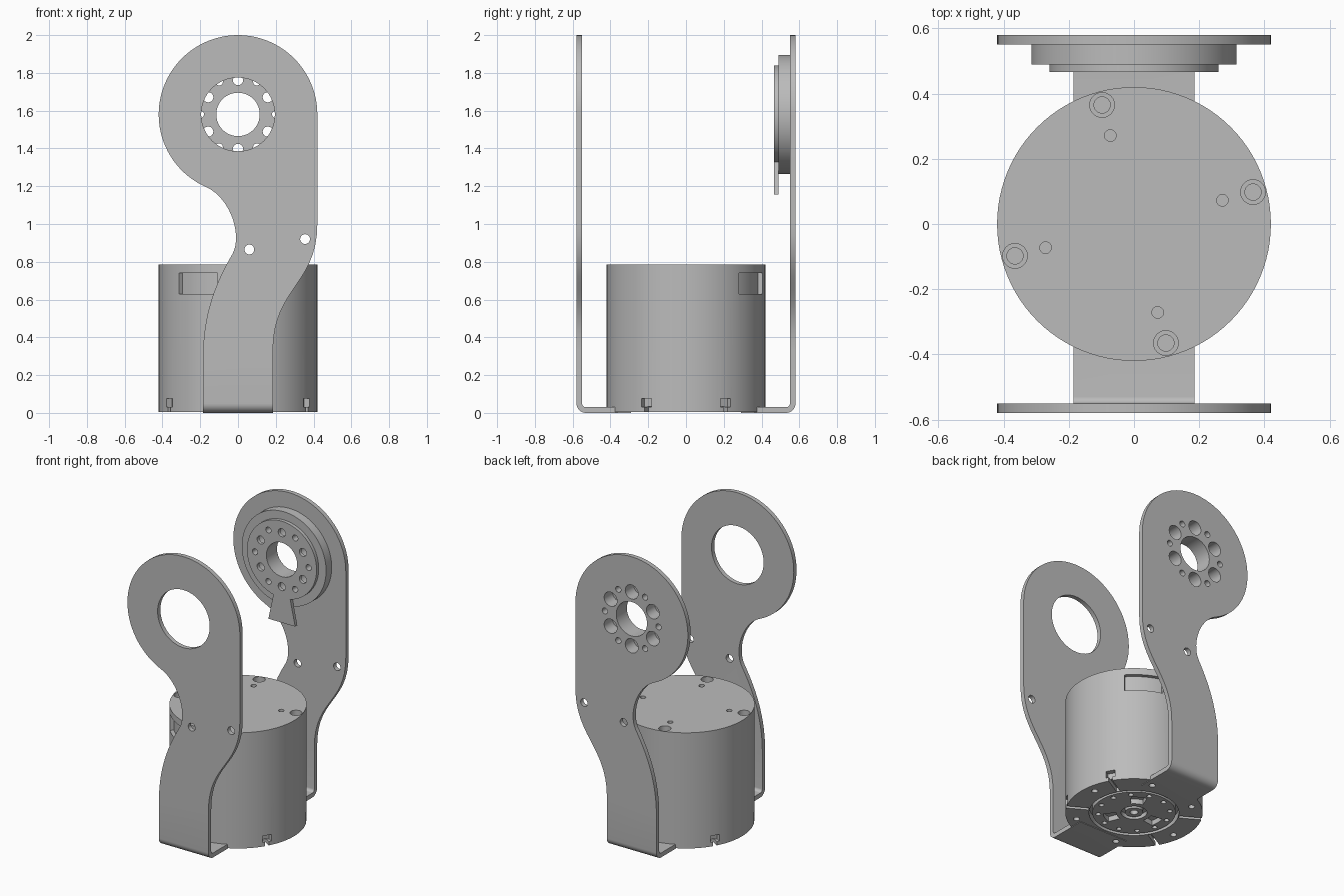
import bpy, bmesh
from math import sin, cos, radians, pi
from mathutils import Vector
from mathutils.geometry import interpolate_bezier

if "Cube" in bpy.data.objects:
    bpy.data.objects.remove(bpy.data.objects["Cube"])

metal = bpy.data.materials.new("satin grey metal")
metal.use_nodes = True
metal.diffuse_color = (0.5, 0.5, 0.5, 1)
metal.node_tree.nodes["Principled BSDF"].inputs["Base Color"].default_value = (0.5, 0.5, 0.5, 1)

HUB = 1.58   # height of the pivot axis
R = 0.42     # body and arm head radius


def arc(cx, cy, r, a0, a1, n):
    return [(cx + r * cos(radians(a0 + (a1 - a0) * i / n)),
             cy + r * sin(radians(a0 + (a1 - a0) * i / n))) for i in range(n + 1)]


def circle(cx, cy, r, n=32):
    return arc(cx, cy, r, 0, 360, n)[:-1]


def polar(r, a, cx=0, cy=0):
    return cx + r * cos(radians(a)), cy + r * sin(radians(a))


def bezier(*p):
    return [(v.x, v.y) for v in interpolate_bezier(*[Vector(q) for q in p], 16)]


def prism(name, pts, axis, lo, hi):
    """Extrude a flat outline along an axis."""
    place = {"x": lambda u, v, w: (w, u, v),
             "y": lambda u, v, w: (u, w, v),
             "z": lambda u, v, w: (u, v, w)}[axis]
    bm = bmesh.new()
    face = bm.faces.new([bm.verts.new(place(u, v, lo)) for u, v in pts])
    out = bmesh.ops.extrude_face_region(bm, geom=[face])
    shift = Vector(place(0, 0, hi - lo))
    bmesh.ops.translate(bm, vec=shift, verts=[g for g in out["geom"] if isinstance(g, bmesh.types.BMVert)])
    bmesh.ops.recalc_face_normals(bm, faces=bm.faces)
    mesh = bpy.data.meshes.new(name)
    bm.to_mesh(mesh)
    bm.free()
    mesh.materials.append(metal)
    obj = bpy.data.objects.new(name, mesh)
    bpy.context.scene.collection.objects.link(obj)
    return obj


def carve(obj, cutters, operation="DIFFERENCE"):
    """Apply booleans in turn, then drop the cutters."""
    for c in cutters:
        mod = obj.modifiers.new("carve", "BOOLEAN")
        mod.operation, mod.solver, mod.object = operation, "EXACT", c
    bpy.context.view_layer.update()
    mesh = bpy.data.meshes.new_from_object(obj.evaluated_get(bpy.context.evaluated_depsgraph_get()))
    obj.modifiers.clear()
    obj.data = mesh
    mesh.materials.clear()
    mesh.materials.append(metal)
    for c in cutters:
        bpy.data.objects.remove(c)


def drill(pts, axis, lo, hi):
    return prism("cutter", pts, axis, lo, hi)


def base_screw_holes():
    return [drill(circle(*polar(0.36, 8 + 60 * k), 0.02, 20), "z", -0.1, 0.06) for k in range(6)]


# Arm outline, seen along y
outline = [(0.185, -0.1)]
outline += bezier((0.185, 0.33), (0.185, 0.66), (0.42, 0.68), (0.42, 1.0))
outline += arc(0, HUB, R, 0, 246, 64)
outline += bezier((-0.17, 1.196), (-0.04, 1.14), (0.025, 0.94), (-0.03, 0.84))[1:]
outline += bezier((-0.03, 0.84), (-0.1, 0.72), (-0.185, 0.55), (-0.185, 0.3))[1:]
outline += [(-0.185, -0.1)]


def bracket(name, side):
    """Bent sheet strip trimmed to the arm outline."""
    strip = [(0.29, 0)] + arc(0.53, 0.05, 0.05, -90, 0, 8) + [(0.58, 2.1), (0.55, 2.1)]
    strip += arc(0.53, 0.05, 0.02, 0, -90, 8) + [(0.29, 0.03)]
    arm = prism(name, [(side * y, z) for y, z in strip], "x", -0.6, 0.6)
    carve(arm, [drill(outline, "y", -0.9, 0.9)], "INTERSECT")
    holes = [drill(circle(x, z, 0.026, 24), "y", -0.9, 0.9) for x, z in ((0.06, 0.865), (0.355, 0.92))]
    carve(arm, holes + base_screw_holes())
    return arm


# Front arm with its large bearing hole
front_arm = bracket("front_arm", -1)
carve(front_arm, [drill(circle(0, HUB, 0.195, 64), "y", -0.7, -0.4)])


# Hub hole pattern, shared by the back arm and the hub discs
def hub_holes(bolt_radius):
    cuts = [drill(circle(0, HUB, 0.115, 48), "y", 0.3, 0.7)]
    for k in range(6):
        cuts.append(drill(circle(*polar(0.182, 30 + 60 * k, 0, HUB), bolt_radius, 24), "y", 0.3, 0.7))
        cuts.append(drill(circle(*polar(0.2, 60 * k, 0, HUB), 0.02, 20), "y", 0.3, 0.7))
    return cuts


back_arm = bracket("back_arm", 1)
carve(back_arm, hub_holes(0.048))

hub_base = prism("hub_base", circle(0, HUB, 0.315, 80), "y", 0.49, 0.55)
carve(hub_base, hub_holes(0.048))

# Hub face disc with a flared pointer tab below
face_outline = arc(0, HUB, 0.26, -76, 256, 80) + [(-0.1, 1.155), (0.1, 1.155)]
hub_face = prism("hub_face", face_outline, "y", 0.467, 0.49)
carve(hub_face, hub_holes(0.027))

# Motor body
TOP = 0.785
body = prism("motor_body", circle(0, 0, R, 96), "z", 0.004, TOP)
cuts = []
for k in range(4):
    a = 15 + 90 * k
    cuts.append(drill(circle(*polar(0.378, a), 0.038), "z", TOP - 0.04, TOP + 0.1))
    cuts.append(drill(circle(*polar(0.378, a), 0.025), "z", TOP - 0.1, TOP + 0.1))
    cuts.append(drill(circle(*polar(0.281, a), 0.018, 20), "z", TOP - 0.04, TOP + 0.1))

# Two connector pockets on opposite sides
for a in (42, 222):
    pocket = arc(0, 0, 0.395, a, a + 33, 12) + arc(0, 0, 0.5, a + 33, a, 12)
    cuts.append(drill(pocket, "z", 0.63, 0.74))


# Stepped notches around the foot
def radial_slot(angle, half, inner):
    d = Vector((cos(radians(angle)), sin(radians(angle))))
    s = Vector((-d.y, d.x)) * half
    return [tuple(v) for v in (d * inner - s, d * 0.5 - s, d * 0.5 + s, d * inner + s)]


for a in (-30, 30, 150, 210):
    cuts.append(drill(radial_slot(a, 0.03, 0.385), "z", 0.03, 0.075))
    cuts.append(drill(radial_slot(a, 0.012, 0.28), "z", -0.1, 0.035))
cuts.append(drill(circle(0, 0, 0.275, 64), "z", -0.1, 0.05))
carve(body, cuts + base_screw_holes())

# Rotor plate in the underside
rotor = prism("rotor_plate", circle(0, 0, 0.255, 64), "z", 0.006, 0.055)
cuts = [drill(circle(*polar(0.22, 15 + 30 * k), 0.016, 16), "z", -0.1, 0.035) for k in range(12)]
for a in (60, 180, 300):
    pocket = arc(0, 0, 0.19, a - 15, a + 15, 8) + arc(0, 0, 0.11, a + 20, a - 20, 8)
    cuts.append(drill(pocket, "z", -0.1, 0.04))
cuts.append(drill(circle(0, 0, 0.08), "z", -0.1, 0.035))
carve(rotor, cuts)
shaft = prism("shaft_end", circle(0, 0, 0.055), "z", 0.008, 0.05)
carve(shaft, [drill(circle(0, 0, 0.025), "z", -0.1, 0.035)])

# Smooth curved walls, keep sharp rims
parts = [front_arm, back_arm, hub_base, hub_face, body, rotor, shaft]
bpy.ops.object.select_all(action="DESELECT")
for p in parts:
    p.select_set(True)
bpy.context.view_layer.objects.active = body
bpy.ops.object.shade_smooth_by_angle(angle=pi / 6)
